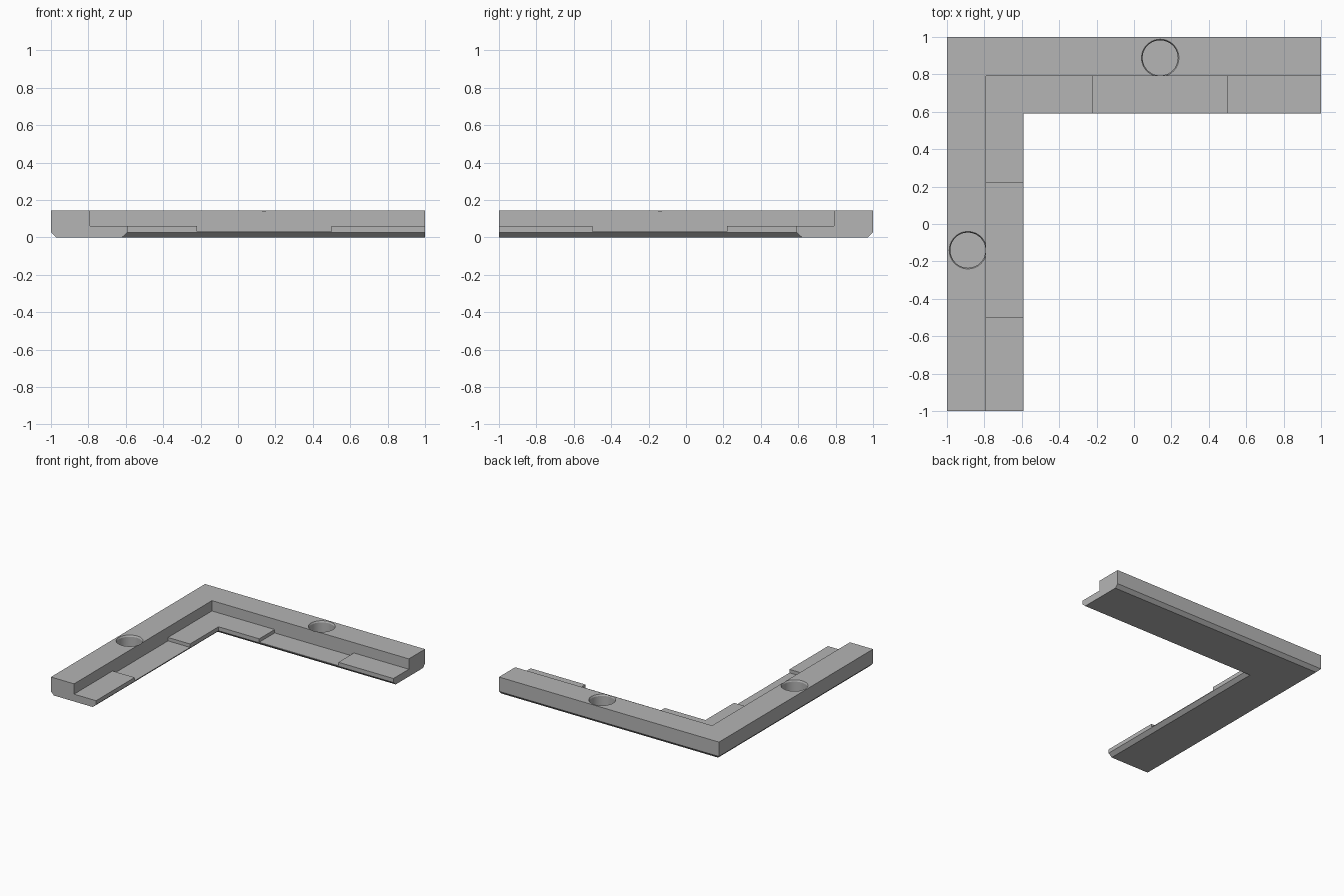
import bpy, bmesh, math
from mathutils import Matrix, Vector

cube = bpy.data.objects.get("Cube")
if cube:
    bpy.data.objects.remove(cube, do_unlink=True)

grey = bpy.data.materials.new("plain grey")
grey.use_nodes = True
grey.diffuse_color = (0.46, 0.46, 0.46, 1)
grey.node_tree.nodes["Principled BSDF"].inputs["Base Color"].default_value = grey.diffuse_color

TOP, PAD, LEDGE = 0.145, 0.06, 0.032
RAIL, WIDTH, CHAMFER = 0.21, 0.41, 0.027


def make_object(name, bm):
    bmesh.ops.recalc_face_normals(bm, faces=bm.faces[:])
    mesh = bpy.data.meshes.new(name)
    bm.to_mesh(mesh)
    bm.free()
    mesh.materials.append(grey)
    obj = bpy.data.objects.new(name, mesh)
    bpy.context.collection.objects.link(obj)
    return obj


def loft(name, rings):
    bm = bmesh.new()
    loops = [[bm.verts.new(p) for p in ring] for ring in rings]
    n = len(loops[0])
    for a, b in zip(loops, loops[1:]):
        for i in range(n):
            j = (i + 1) % n
            bm.faces.new((a[i], a[j], b[j], b[i]))
    bm.faces.new(loops[0])
    bm.faces.new(loops[-1])
    return make_object(name, bm)


def box(name, low, high, turn=None):
    low, high = Vector(low), Vector(high)
    bm = bmesh.new()
    bmesh.ops.create_cube(bm, size=1)
    bmesh.ops.scale(bm, vec=high - low, verts=bm.verts)
    bmesh.ops.translate(bm, vec=(low + high) / 2, verts=bm.verts)
    if turn:
        bmesh.ops.transform(bm, matrix=turn, verts=bm.verts)
    return make_object(name, bm)


def hole(name, x, y):
    # round pocket with a slightly flared rim
    steps = [(0.094, 0.04), (0.094, TOP - 0.012), (0.1, TOP), (0.11, TOP + 0.02)]
    angles = [math.tau * i / 64 for i in range(64)]
    return loft(name, [[(x + r * math.cos(a), y + r * math.sin(a), z) for a in angles]
                       for r, z in steps])


# Mitred corner frame: profile as distance from the outer edge and height
profile = [(0.027, 0), (WIDTH - 0.03, 0), (WIDTH, CHAMFER), (WIDTH, PAD),
           (RAIL, PAD), (RAIL, TOP), (0, TOP), (0, CHAMFER)]
frame = loft("corner_frame", [
    [(d - 1, -1, z) for d, z in profile],
    [(d - 1, 1 - d, z) for d, z in profile],
    [(1, 1 - d, z) for d, z in profile]])

# Recesses between the raised pads, one on each arm
cutters = [
    box("back_recess", (-0.22, 0.5, LEDGE), (0.5, 1 - RAIL, 0.1)),
    box("side_recess", (RAIL - 1, -0.5, LEDGE), (-0.5, 0.22, 0.1)),
    hole("back_pocket", 0.14, 0.888),
    hole("side_pocket", -0.888, -0.14)]

# Clipped outer corner
turn = Matrix.Translation((-1, 1, 0)) @ Matrix.Rotation(math.radians(135), 4, "Z")
cutters.append(box("corner_clip", (0.011, -0.2, -0.1), (0.2, 0.2, 0.3), turn))

for cutter in cutters:
    cutter.hide_render = True
    mod = frame.modifiers.new(cutter.name, "BOOLEAN")
    mod.operation = "DIFFERENCE"
    mod.solver = "EXACT"
    mod.object = cutter

bpy.ops.object.select_all(action="DESELECT")
frame.select_set(True)
bpy.context.view_layer.objects.active = frame
for mod in list(frame.modifiers):
    bpy.ops.object.modifier_apply(modifier=mod.name)
for cutter in cutters:
    bpy.data.objects.remove(cutter, do_unlink=True)
bpy.ops.object.shade_smooth_by_angle(angle=math.radians(20))
